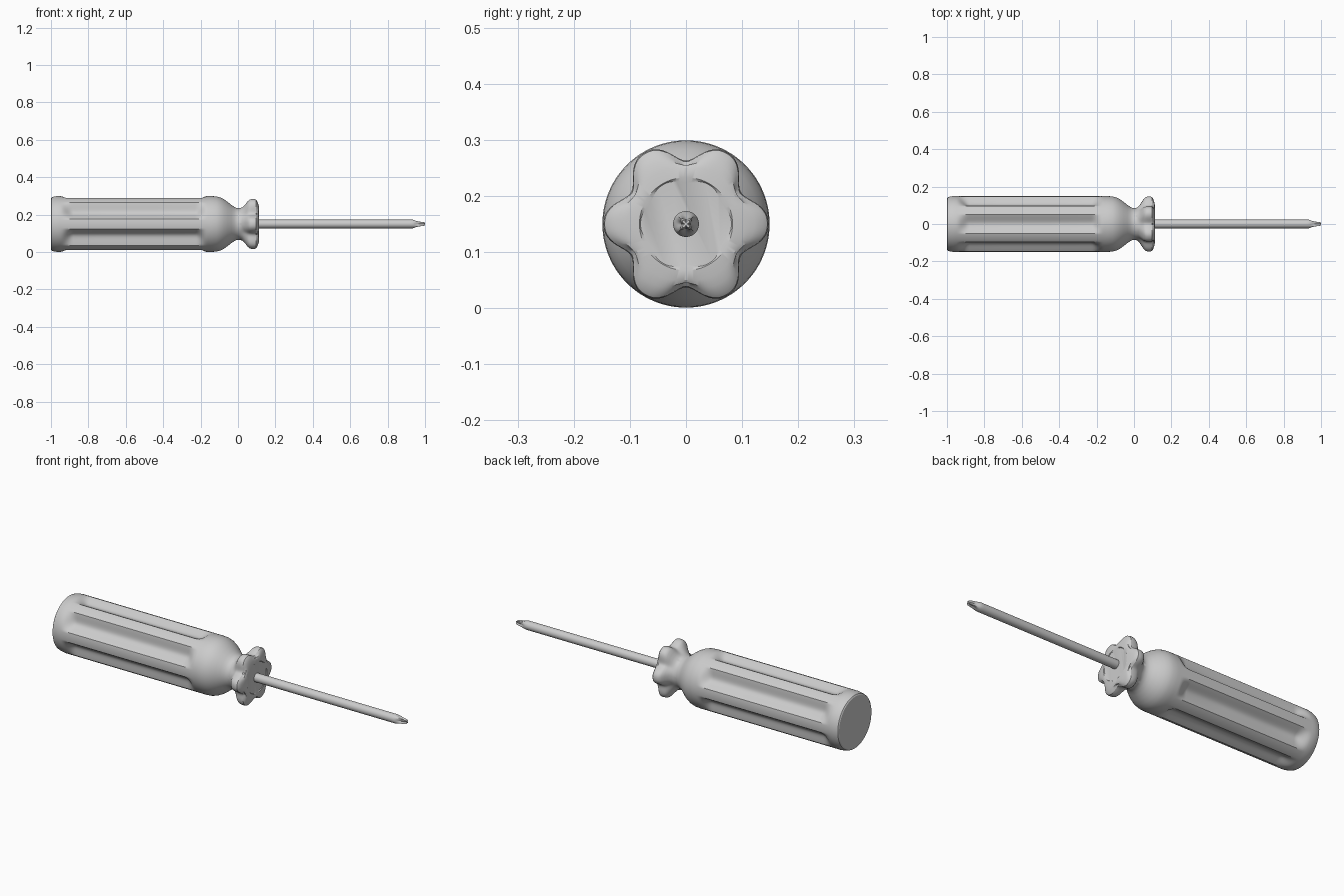
import bpy, bmesh
from math import sin, cos, pi, radians

if "Cube" in bpy.data.objects:
    bpy.data.objects.remove(bpy.data.objects["Cube"])

CZ = 0.15  # height of the tool axis


def smooth(a, b, x):
    t = max(0.0, min(1.0, (x - a) / (b - a)))
    return t * t * (3 - 2 * t)


def loft(name, profile, carve, n):
    """Revolve (x, radius) points about the x axis; carve() trims the radius per angle."""
    bm = bmesh.new()
    rings = []
    for x, r in profile:
        ring = []
        for j in range(n):
            a = 2 * pi * j / n
            q = r - carve(x, a)
            ring.append(bm.verts.new((x, q * cos(a), CZ + q * sin(a))))
        rings.append(ring)
    for r0, r1 in zip(rings, rings[1:]):
        for j in range(n):
            k = (j + 1) % n
            bm.faces.new((r0[j], r0[k], r1[k], r1[j]))
    bm.faces.new(rings[0][::-1])
    bm.faces.new(rings[-1])
    bmesh.ops.recalc_face_normals(bm, faces=bm.faces)
    me = bpy.data.meshes.new(name)
    bm.to_mesh(me)
    bm.free()
    ob = bpy.data.objects.new(name, me)
    bpy.context.collection.objects.link(ob)
    bpy.ops.object.select_all(action='DESELECT')
    ob.select_set(True)
    bpy.context.view_layer.objects.active = ob
    bpy.ops.object.shade_smooth_by_angle(angle=radians(30))
    return ob


# Handle: six grip flutes along the barrel, six scallops in the collar
def handle_carve(x, a):
    off = (a - pi / 6 + pi / 6) % (pi / 3) - pi / 6  # angle from flute centre
    u = off / radians(20)
    flute = 0.03 * cos(pi / 2 * u) if abs(u) < 1 else 0.0
    flute *= smooth(-0.95, -0.88, x) * (1 - smooth(-0.23, -0.165, x))
    scallop = ((1 + cos(6 * off)) / 2) ** 1.3
    depth = 0.034 * smooth(0.01, 0.07, x) * (1 - smooth(0.1, 0.114, x))
    return flute + depth * scallop


R = 0.149
handle = [(-1, 0.136), (-0.996, 0.142), (-0.985, 0.146), (-0.965, R)]
handle += [(-0.95 + 0.01 * i, R) for i in range(8)]
handle += [(-0.7, R), (-0.45, R)]
handle += [(-0.23 + 0.01 * i, R) for i in range(10)]
handle += [(-0.115, 0.1475), (-0.095, 0.142), (-0.075, 0.132), (-0.055, 0.118),
           (-0.035, 0.102), (-0.02, 0.091), (-0.005, 0.085), (0.01, 0.085),
           (0.022, 0.092), (0.033, 0.105), (0.043, 0.12), (0.052, 0.134),
           (0.06, 0.142), (0.07, 0.146), (0.085, 0.147), (0.095, 0.145),
           (0.101, 0.138), (0.107, 0.122), (0.111, 0.104), (0.113, 0.083),
           (0.11, 0.081)]
loft("handle", handle, handle_carve, 144)


# Shaft with a cross-shaped tip
def shaft_carve(x, a):
    r_cut = 0.55 * (0.023 - 0.011 * smooth(0.92, 1.0, x)) * smooth(0.935, 0.975, x)
    return r_cut * ((1 + cos(4 * a)) / 2) ** 0.8


shaft = [(0.1, 0.023), (0.92, 0.023), (0.935, 0.023), (0.945, 0.0215), (0.955, 0.0195),
         (0.965, 0.0178), (0.975, 0.016), (0.985, 0.0145), (0.993, 0.013), (1.0, 0.009)]
loft("shaft", shaft, shaft_carve, 48)
